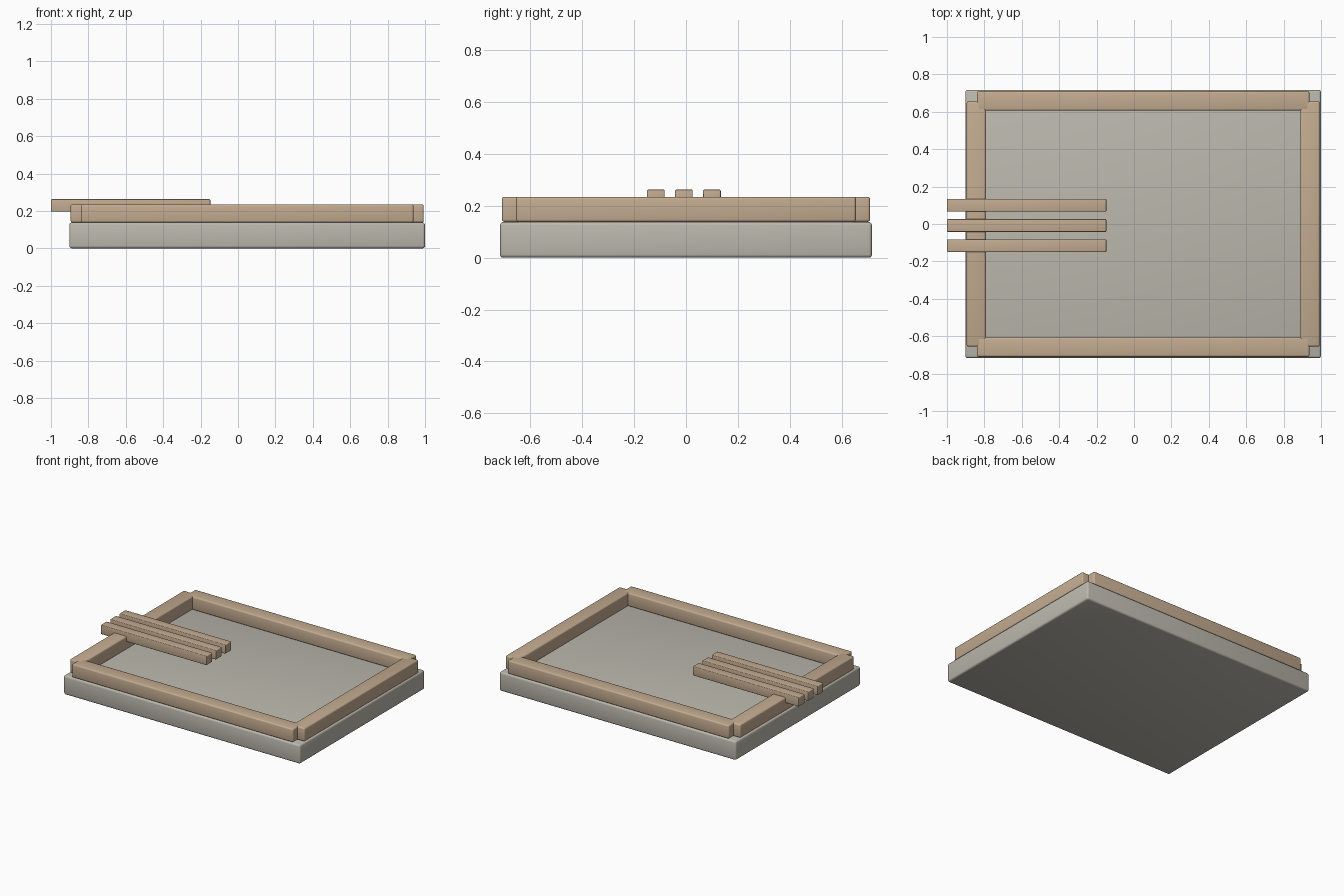
import bpy

cube = bpy.data.objects.get("Cube")
if cube:
    bpy.data.objects.remove(cube, do_unlink=True)


def make_material(name, rgb):
    mat = bpy.data.materials.new(name)
    mat.use_nodes = True
    colour = (*rgb, 1)
    mat.diffuse_color = colour
    mat.node_tree.nodes["Principled BSDF"].inputs["Base Color"].default_value = colour
    return mat


stone = make_material("pale stone", (0.50, 0.48, 0.42))
wood = make_material("light wood", (0.55, 0.41, 0.28))


def block(name, centre, size, mat, bevel):
    """Box with softly rounded edges."""
    bpy.ops.mesh.primitive_cube_add(size=1, location=centre)
    obj = bpy.context.object
    obj.name = name
    obj.scale = size
    bpy.ops.object.transform_apply(location=False, rotation=False, scale=True)
    obj.data.materials.append(mat)
    mod = obj.modifiers.new("rounded edges", "BEVEL")
    mod.width = bevel
    mod.segments = 3
    bpy.ops.object.modifier_apply(modifier=mod.name)
    bpy.ops.object.shade_smooth_by_angle()
    return obj


MID_X = 0.049      # centre of slab and frame
SLAB_TOP = 0.138
RAIL_W, RAIL_H = 0.104, 0.097
RAIL_Z = SLAB_TOP + RAIL_H / 2

# Stone slab
block("base_slab", (MID_X, 0, SLAB_TOP / 2), (1.902, 1.434, SLAB_TOP), stone, 0.013)

# Frame of four rails, leaving notched corners
for side, label in ((-1, "front"), (1, "back")):
    block(label + "_rail", (MID_X, side * 0.658, RAIL_Z),
          (1.778, RAIL_W, RAIL_H), wood, 0.01)
for side, label in ((-1, "right"), (1, "left")):
    block(label + "_rail", (MID_X + side * 0.892, 0, RAIL_Z),
          (RAIL_W, 1.31, RAIL_H), wood, 0.01)

# Three loose slats resting over the right rail
for i in (-1, 0, 1):
    block(f"slat_{i + 2}", (-0.574, -0.008 + i * 0.108, 0.229),
          (0.852, 0.068, 0.067), wood, 0.005)
